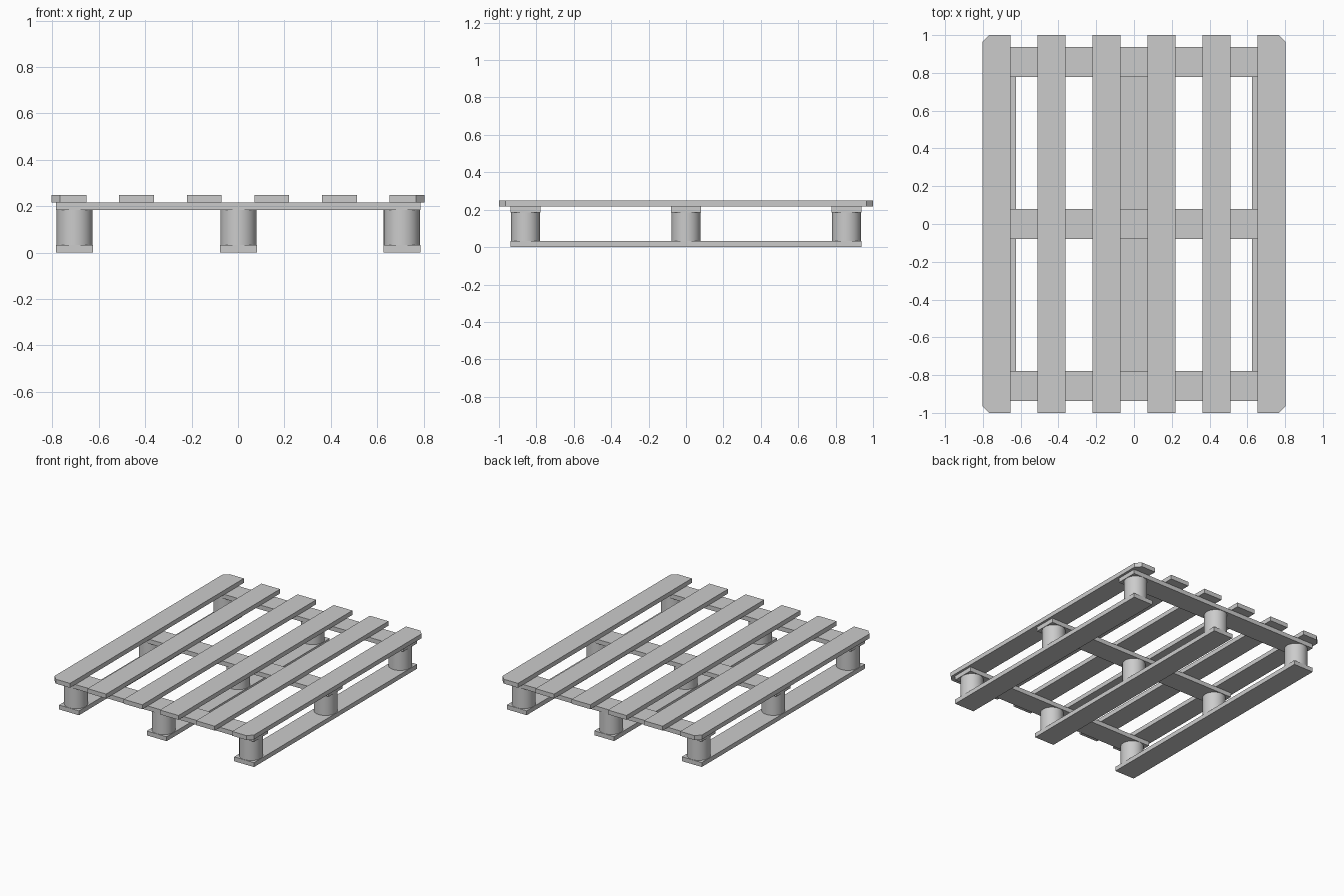
import bpy, bmesh, math

if "Cube" in bpy.data.objects:
    bpy.data.objects.remove(bpy.data.objects["Cube"])


def board(name, x0, x1, y0, y1, z0, z1, cut_side=0, cut=0.036):
    """Plank; cut_side -1/1 clips the two corners on that x side."""
    pts = [(x0, y0), (x1, y0), (x1, y1), (x0, y1)]
    if cut_side > 0:
        pts = [(x0, y0), (x1 - cut, y0), (x1, y0 + cut),
               (x1, y1 - cut), (x1 - cut, y1), (x0, y1)]
    elif cut_side < 0:
        pts = [(x0 + cut, y0), (x1, y0), (x1, y1),
               (x0 + cut, y1), (x0, y1 - cut), (x0, y0 + cut)]
    bm = bmesh.new()
    face = bm.faces.new([bm.verts.new((x, y, z0)) for x, y in pts])
    ext = bmesh.ops.extrude_face_region(bm, geom=[face])
    for v in ext["geom"]:
        if isinstance(v, bmesh.types.BMVert):
            v.co.z = z1
    bmesh.ops.recalc_face_normals(bm, faces=bm.faces)
    mesh = bpy.data.meshes.new(name)
    bm.to_mesh(mesh)
    bm.free()
    bpy.context.collection.objects.link(bpy.data.objects.new(name, mesh))


RUNNER_TOP, CROSS_BOTTOM, CROSS_TOP, TOP = 0.032, 0.184, 0.216, 0.248
xs = (-0.704, 0.002, 0.706)
ys = (-0.858, 0.0, 0.858)

# Deck slats, outer ones with clipped corners
for i in range(6):
    x = -0.728 + i * 0.2912
    side = {0: -1, 5: 1}.get(i, 0)
    board(f"deck_slat_{i + 1}", x - 0.075, x + 0.075, -1, 1, CROSS_TOP, TOP, side)

# Cross boards under the deck
for i, y in enumerate(ys):
    board(f"cross_board_{i + 1}", -0.784, 0.786, y - 0.08, y + 0.08, CROSS_BOTTOM, CROSS_TOP)

# Bottom runners
for i, x in enumerate(xs):
    board(f"bottom_runner_{i + 1}", x - 0.08, x + 0.08, -0.938, 0.938, 0, RUNNER_TOP)

# Round spacer blocks
for i, x in enumerate(xs):
    for j, y in enumerate(ys):
        bpy.ops.mesh.primitive_cylinder_add(
            vertices=32, radius=0.078, depth=CROSS_BOTTOM - RUNNER_TOP,
            location=(x, y, (CROSS_BOTTOM + RUNNER_TOP) / 2))
        bpy.context.object.name = f"spacer_block_{i + 1}_{j + 1}"
        bpy.ops.object.shade_smooth_by_angle(angle=math.radians(30))
